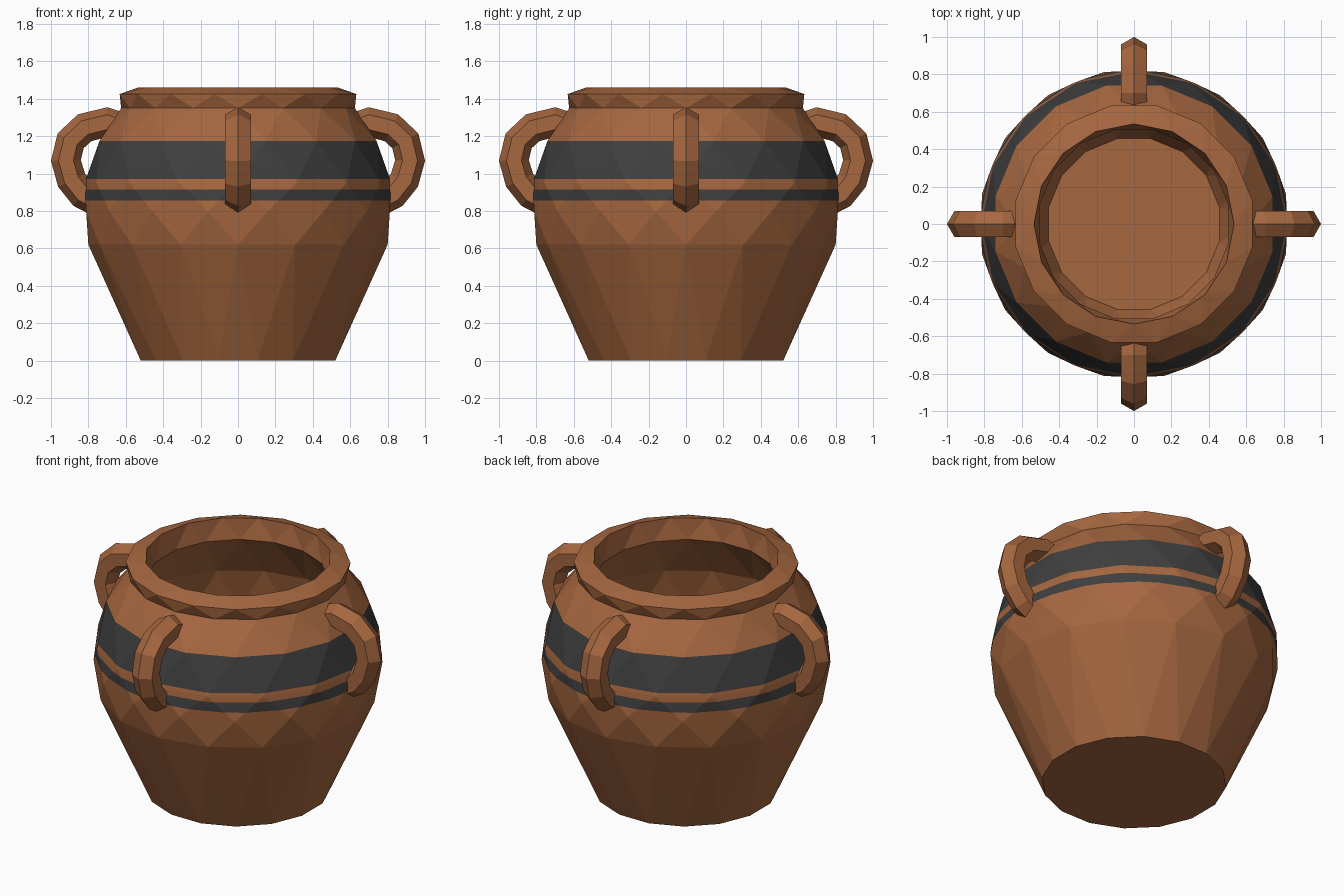
import bpy, bmesh, math
from mathutils import Vector

if "Cube" in bpy.data.objects:
    bpy.data.objects.remove(bpy.data.objects["Cube"])

SIDES = 16


def material(name, rgb):
    m = bpy.data.materials.new(name)
    m.diffuse_color = (*rgb, 1)
    m.use_nodes = True
    m.node_tree.nodes["Principled BSDF"].inputs["Base Color"].default_value = m.diffuse_color
    return m


clay = material("terracotta", (0.38, 0.135, 0.05))
black = material("charcoal stripe", (0.05, 0.05, 0.05))


def finish(bm, name, mats):
    bmesh.ops.recalc_face_normals(bm, faces=bm.faces)
    mesh = bpy.data.meshes.new(name)
    bm.to_mesh(mesh)
    bm.free()
    for m in mats:
        mesh.materials.append(m)
    ob = bpy.data.objects.new(name, mesh)
    bpy.context.collection.objects.link(ob)
    return ob


def bridge(bm, a, b, sa, sb):
    """Join two rings: quads when aligned, triangles when staggered."""
    n = len(a)
    for i in range(n):
        j = (i + 1) % n
        if sa == sb:
            bm.faces.new((a[i], a[j], b[j], b[i]))
        elif sb:      # b is half a step ahead of a
            bm.faces.new((a[i], a[j], b[i]))
            bm.faces.new((b[i], a[j], b[j]))
        else:         # a is half a step ahead of b
            bm.faces.new((b[i], b[j], a[i]))
            bm.faces.new((a[i], b[j], a[j]))


# Pot: (radius, height, half-step stagger), outside up, over the rim, inside down
profile = [
    (0.53, 0.00, 1), (0.80, 0.62, 0), (0.828, 0.80, 1), (0.82, 0.95, 0),
    (0.755, 1.175, 1), (0.625, 1.35, 0), (0.645, 1.425, 1), (0.535, 1.46, 0),
    (0.515, 1.33, 1), (0.68, 1.06, 0), (0.73, 0.80, 1), (0.70, 0.60, 0),
    (0.465, 0.08, 1),
]
bm = bmesh.new()
rings = []
for r, z, s in profile:
    rings.append([bm.verts.new((r * math.cos(a), r * math.sin(a), z))
                  for a in (2 * math.pi * (k + s / 2) / SIDES for k in range(SIDES))])
for i in range(len(rings) - 1):
    bridge(bm, rings[i], rings[i + 1], profile[i][2], profile[i + 1][2])
bm.faces.new(rings[0])
bm.faces.new(rings[-1])
bmesh.ops.recalc_face_normals(bm, faces=bm.faces)

# Stripes: cut the outer wall at the stripe edges, colour by height
stripes = [(0.855, 0.915), (0.97, 1.175)]


def outer(f):
    c = f.calc_center_median()
    return 0.79 < c.z < 1.36 and f.normal.dot(Vector((c.x, c.y, 0))) > 0


for z in (0.855, 0.915, 0.97):
    faces = [f for f in bm.faces if outer(f)]
    geom = faces + list({e for f in faces for e in f.edges}) + list({v for f in faces for v in f.verts})
    bmesh.ops.bisect_plane(bm, geom=geom, plane_co=(0, 0, z), plane_no=(0, 0, 1))
    bm.normal_update()
for f in bm.faces:
    z = f.calc_center_median().z
    if outer(f) and any(lo < z < hi for lo, hi in stripes):
        f.material_index = 1
finish(bm, "pot_body", [clay, black])

# Handles: hexagonal tube swept along a bent path, one on each side
path = [Vector(p) for p in [(0.62, 1.245), (0.70, 1.275), (0.82, 1.245), (0.895, 1.175),
                            (0.92, 1.07), (0.89, 0.965), (0.83, 0.89), (0.75, 0.85)]]


def handle(name, angle):
    bm = bmesh.new()
    out = Vector((math.cos(angle), math.sin(angle), 0))
    side = Vector((-math.sin(angle), math.cos(angle), 0))
    hexes = []
    for i, p in enumerate(path):
        t = (path[min(i + 1, len(path) - 1)] - path[max(i - 1, 0)]).normalized()
        nrm = out * -t.y + Vector((0, 0, t.x))
        c = out * p.x + Vector((0, 0, p.y))
        hexes.append([bm.verts.new(c + 0.08 * (nrm * math.cos(k * math.pi / 3)
                                               + side * math.sin(k * math.pi / 3)))
                      for k in range(6)])
    for a, b in zip(hexes, hexes[1:]):
        bridge(bm, a, b, 0, 0)
    bm.faces.new(hexes[0])
    bm.faces.new(hexes[-1])
    finish(bm, name, [clay])


for i, side_name in enumerate(("right", "back", "left", "front")):
    handle(side_name + "_handle", i * math.pi / 2)
